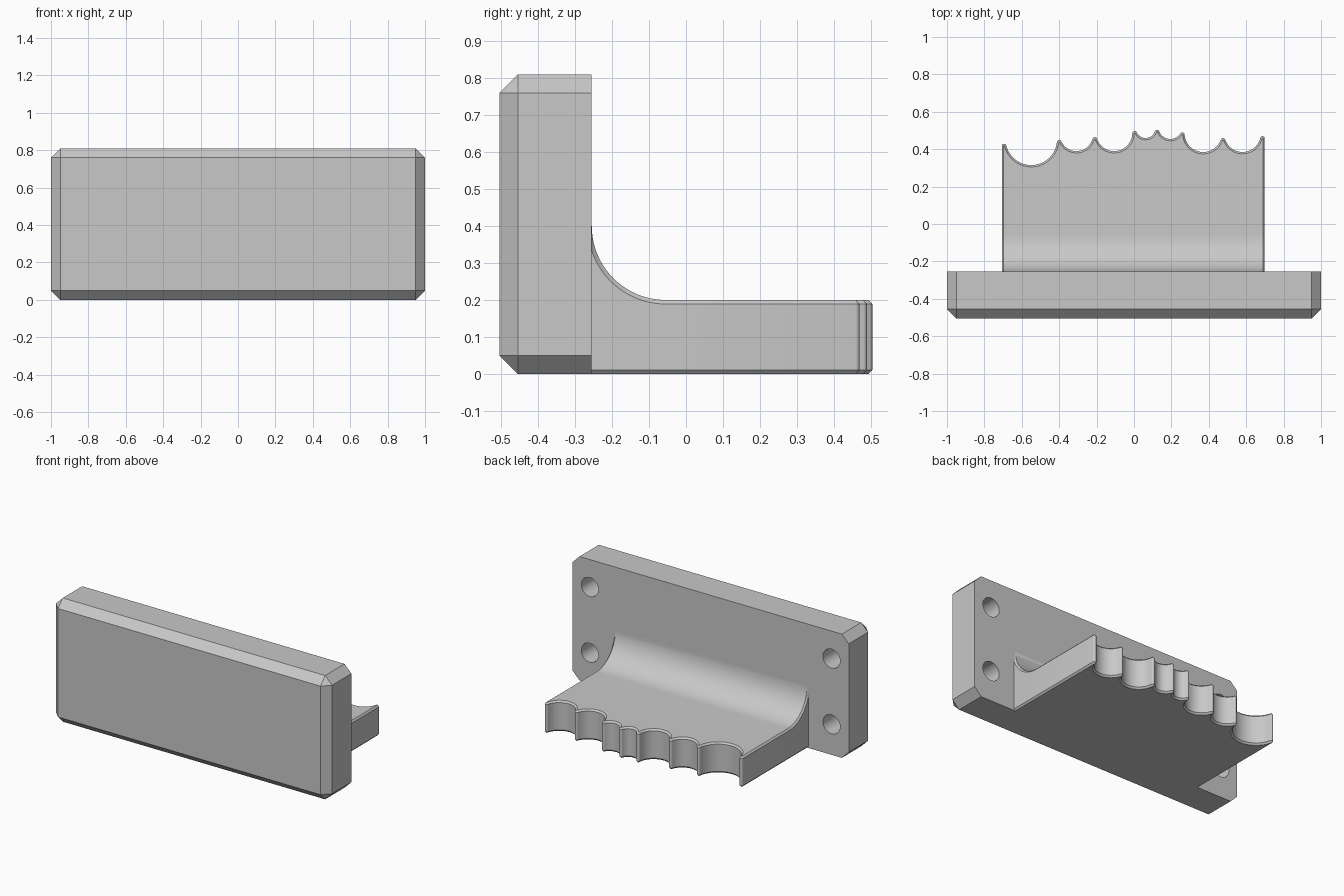
import bpy, bmesh
from math import pi, sin, cos, sqrt, atan2, hypot
from mathutils import Matrix, Vector

if "Cube" in bpy.data.objects:
    bpy.data.objects.remove(bpy.data.objects["Cube"])

grey = bpy.data.materials.new("plain grey")
grey.use_nodes = True
grey.diffuse_color = (0.58, 0.58, 0.58, 1)
grey.node_tree.nodes["Principled BSDF"].inputs["Base Color"].default_value = grey.diffuse_color

FRONT, BACK, HEIGHT = -0.505, -0.255, 0.81


def make_object(name, bm):
    bmesh.ops.recalc_face_normals(bm, faces=bm.faces)
    mesh = bpy.data.meshes.new(name)
    bm.to_mesh(mesh)
    bm.free()
    mesh.materials.append(grey)
    obj = bpy.data.objects.new(name, mesh)
    bpy.context.collection.objects.link(obj)
    return obj


def activate(obj):
    bpy.ops.object.select_all(action="DESELECT")
    obj.select_set(True)
    bpy.context.view_layer.objects.active = obj


def smooth(obj):
    activate(obj)
    bpy.ops.object.shade_smooth_by_angle(angle=pi / 6)


# Mounting plate: a block chamfered everywhere except around its rear face
bm = bmesh.new()
bmesh.ops.create_cube(bm, size=1)
bmesh.ops.scale(bm, vec=(2, BACK - FRONT, HEIGHT), verts=bm.verts)
bmesh.ops.translate(bm, vec=(0, (BACK + FRONT) / 2, HEIGHT / 2), verts=bm.verts)
edges = [e for e in bm.edges if min(v.co.y for v in e.verts) < FRONT + 0.01]
bmesh.ops.bevel(bm, geom=edges, offset=0.05, offset_type="OFFSET", segments=1, affect="EDGES")
plate = make_object("mounting_plate", bm)

# Four blind screw holes in the rear face
bm = bmesh.new()
for x in (-0.875, 0.875):
    for z in (0.2, 0.63):
        place = Matrix.Translation((x, BACK, z)) @ Matrix.Rotation(pi / 2, 4, "X")
        bmesh.ops.create_cone(bm, cap_ends=True, segments=48, radius1=0.062,
                              radius2=0.062, depth=0.4, matrix=place)
cutter = make_object("hole_cutter", bm)
cutter.hide_render = True
cut = plate.modifiers.new("holes", "BOOLEAN")
cut.operation, cut.solver, cut.object = "DIFFERENCE", "EXACT", cutter
activate(plate)
bpy.ops.object.modifier_apply(modifier=cut.name)
bpy.data.objects.remove(cutter)
smooth(plate)

# Shelf: scalloped rear edge, filleted root, small chamfer top and bottom
TIP, CHAMFER, FILLET, STEPS = 0.012, 0.011, 0.2, 20
FILLET_Y, FILLET_Z = BACK + FILLET, 0.4
tips = [Vector(p) for p in ((-0.695, 0.417), (-0.4, 0.437), (-0.21, 0.453), (0.003, 0.486),
                            (0.123, 0.492), (0.258, 0.478), (0.476, 0.448), (0.687, 0.458))]
bottoms = (0.315, 0.39, 0.39, 0.46, 0.455, 0.385, 0.385)

# Each scallop circle touches the rounded tips on both sides of it
scallops = []
for a, b, low in zip(tips, tips[1:], bottoms):
    chord, middle = b - a, (a + b) / 2
    sag = middle.y - (low - TIP)
    radius = (chord.length_squared / 4 + sag * sag) / (2 * sag)
    normal = Vector((-chord.y, chord.x)).normalized()
    scallops.append((middle + normal * (radius - sag), radius))


def arc(center, radius, start, end, steps):
    return [(center.x + radius * cos(start + (end - start) * i / steps),
             center.y + radius * sin(start + (end - start) * i / steps))
            for i in range(steps + 1)]


def angle(p, q):
    return atan2(q.y - p.y, q.x - p.x)


def outline(inset):
    side_y = [FILLET_Y - FILLET * cos(pi / 2 * i / STEPS) for i in range(STEPS + 1)]
    points = [(tips[0].x - TIP + inset, y) for y in side_y]
    for i, tip in enumerate(tips):
        start = angle(tip, scallops[i - 1][0]) if i else pi
        if start < 0:
            start += 2 * pi
        end = angle(tip, scallops[i][0]) if i < len(scallops) else 0
        points += arc(tip, TIP - inset, start, end, 8)
        if i < len(scallops):
            center, radius = scallops[i]
            start, end = angle(center, tip), angle(center, tips[i + 1])
            if start > 0:
                start -= 2 * pi
            points += arc(center, radius - TIP + inset, start, end, 24)[1:-1]
    return points + [(tips[-1].x + TIP - inset, y) for y in reversed(side_y)]


def top_height(y, drop):
    reach = FILLET + drop
    run = min(y - FILLET_Y, 0)
    return FILLET_Z - sqrt(max(reach * reach - run * run, 0))


bm = bmesh.new()
inner, outer = outline(CHAMFER * 0.9), outline(0)
rings = [[bm.verts.new((x, y, 0)) for x, y in inner],
         [bm.verts.new((x, y, CHAMFER)) for x, y in outer],
         [bm.verts.new((x, y, top_height(y, CHAMFER))) for x, y in outer],
         [bm.verts.new((x, y, top_height(y, 0))) for x, y in inner]]
count = len(inner)
for low, high in zip(rings, rings[1:]):
    for i in range(count - 1):
        bm.faces.new((low[i], low[i + 1], high[i + 1], high[i]))
bm.faces.new(rings[0])
top = rings[3]
for i in range(STEPS):
    bm.faces.new((top[i], top[i + 1], top[count - 2 - i], top[count - 1 - i]))
bm.faces.new(top[STEPS:count - STEPS])
bm.faces.new([r[0] for r in rings] + [r[-1] for r in reversed(rings)])
shelf = make_object("scalloped_shelf", bm)
smooth(shelf)
